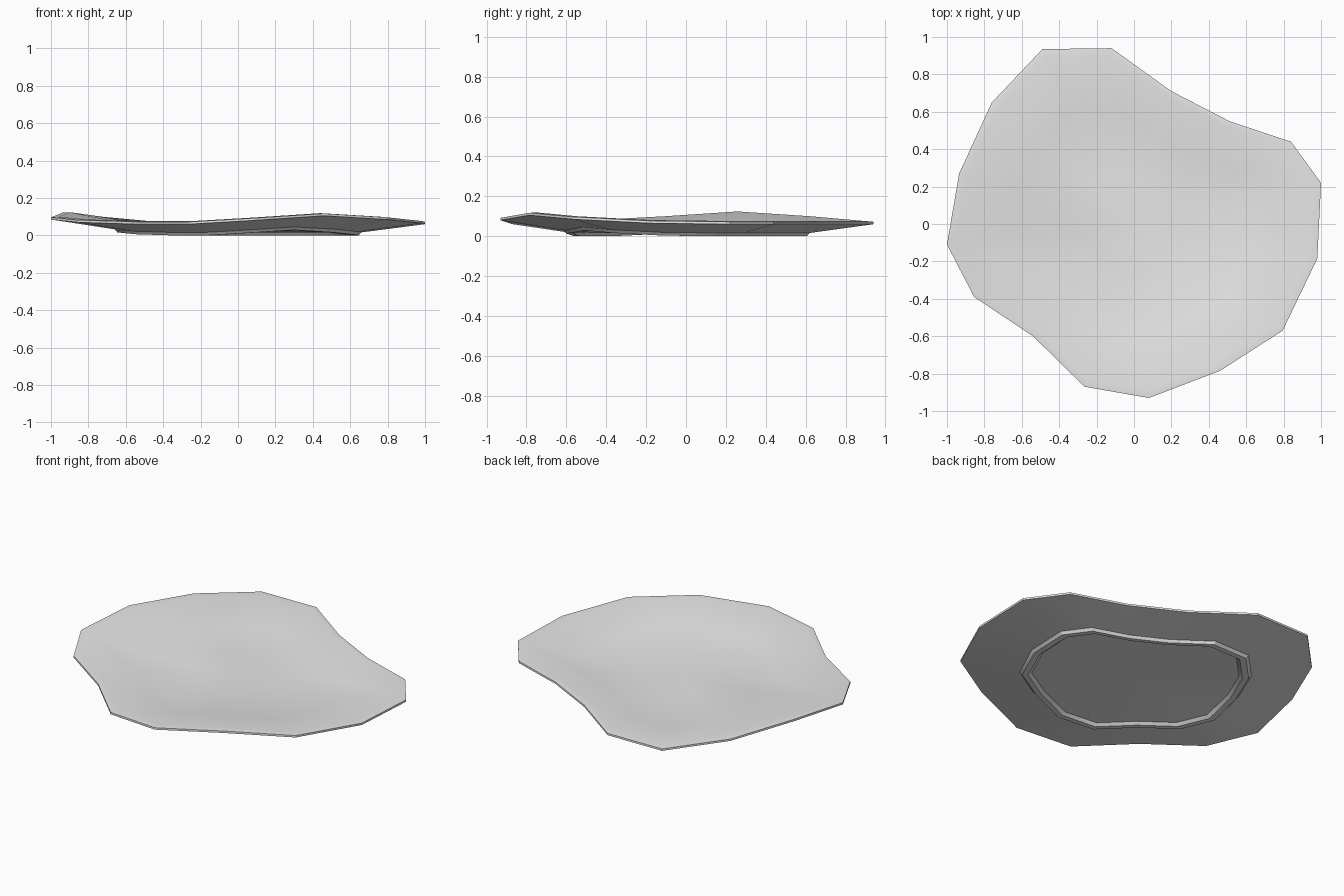
import bpy
import bmesh

cube = bpy.data.objects.get("Cube")
if cube:
    bpy.data.objects.remove(cube, do_unlink=True)

# Glaze colour
glaze = bpy.data.materials.new("pale_grey")
glaze.use_nodes = True
glaze.diffuse_color = (0.8, 0.8, 0.8, 1)
glaze.node_tree.nodes["Principled BSDF"].inputs["Base Color"].default_value = (0.8, 0.8, 0.8, 1)

# Irregular rim outline: x, y and how far the rim is lifted
OUTLINE = [
    (1.0, .22, 0), (.84, .44, 0), (.51, .55, 0), (.2, .71, 0),
    (-.12, .94, 0), (-.49, .935, 0), (-.76, .65, .025), (-.935, .27, .05),
    (-1.0, -.11, .025), (-.855, -.39, .01), (-.54, -.6, 0), (-.265, -.87, 0),
    (.08, -.93, .02), (.46, -.785, .045), (.795, -.57, .025), (.98, -.185, .005),
]

# Section from the underside centre, over the rim, to the bowl centre: scale, height
SECTION = [
    (0, .016), (.59, .016), (.61, 0), (.645, 0), (.66, .016),
    (1, .06), (1, .072), (.957, .076), (.655, .033), (.3, .03), (0, .03),
]


def build_dish(name):
    bm = bmesh.new()
    rings = []
    for scale, height in SECTION:
        if scale == 0:
            rings.append([bm.verts.new((0, 0, height))])
        else:
            rings.append([bm.verts.new((x * scale, y * scale, height + lift * scale))
                          for x, y, lift in OUTLINE])
    count = len(OUTLINE)
    for lower, upper in zip(rings, rings[1:]):
        for i in range(count):
            j = (i + 1) % count
            if len(lower) == 1:
                bm.faces.new((lower[0], upper[j], upper[i]))
            elif len(upper) == 1:
                bm.faces.new((lower[i], lower[j], upper[0]))
            else:
                bm.faces.new((lower[i], lower[j], upper[j], upper[i]))
    bmesh.ops.recalc_face_normals(bm, faces=bm.faces)
    mesh = bpy.data.meshes.new(name)
    bm.to_mesh(mesh)
    bm.free()
    mesh.materials.append(glaze)
    dish = bpy.data.objects.new(name, mesh)
    bpy.context.collection.objects.link(dish)
    return dish


# Wavy dish with a raised foot ring
dish = build_dish("dish")
bpy.ops.object.select_all(action="DESELECT")
dish.select_set(True)
bpy.context.view_layer.objects.active = dish
bpy.ops.object.shade_smooth_by_angle(angle=0.5)
